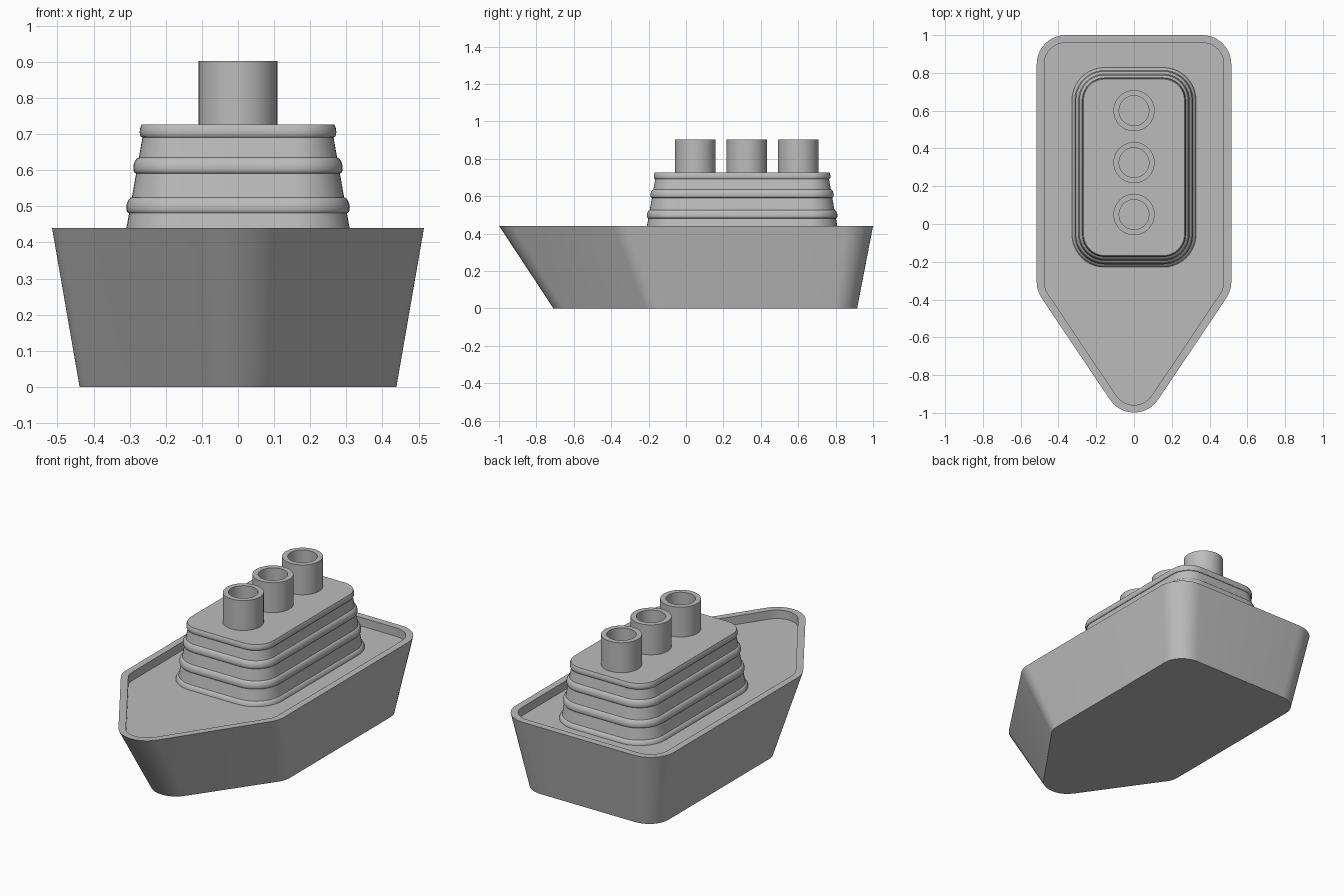
import bpy
import bmesh
import math
from mathutils import Vector

if "Cube" in bpy.data.objects:
    bpy.data.objects.remove(bpy.data.objects["Cube"], do_unlink=True)

grey = bpy.data.materials.new("plain grey")
grey.use_nodes = True
colour = (0.5, 0.5, 0.5, 1.0)
grey.diffuse_color = colour
grey.node_tree.nodes["Principled BSDF"].inputs["Base Color"].default_value = colour


def rounded_outline(corners, radius, inset=0.0, steps=10):
    """Counter-clockwise polygon with filleted corners, optionally inset."""
    points = []
    for i, corner in enumerate(corners):
        p = Vector(corner)
        to_prev = (Vector(corners[i - 1]) - p).normalized()
        to_next = (Vector(corners[(i + 1) % len(corners)]) - p).normalized()
        half = to_prev.angle(to_next) / 2
        centre = p + (to_prev + to_next).normalized() * radius / math.sin(half)
        start = p + to_prev * radius / math.tan(half) - centre
        first = math.atan2(start.y, start.x)
        sweep = math.pi - 2 * half
        for k in range(steps + 1):
            a = first + sweep * k / steps
            points.append(centre + Vector((math.cos(a), math.sin(a))) * (radius - inset))
    return points


def loft(name, rings, closed=False):
    """Skin (outline, height) rings; cap the ends or join them into a loop."""
    bm = bmesh.new()
    loops = [[bm.verts.new((p[0], p[1], z)) for p in outline] for outline, z in rings]
    pairs = list(zip(loops, loops[1:]))
    if closed:
        pairs.append((loops[-1], loops[0]))
    else:
        bm.faces.new(loops[0][::-1])
        bm.faces.new(loops[-1])
    for low, high in pairs:
        for i in range(len(low)):
            j = (i + 1) % len(low)
            bm.faces.new((low[i], low[j], high[j], high[i]))
    bmesh.ops.recalc_face_normals(bm, faces=bm.faces)
    mesh = bpy.data.meshes.new(name)
    bm.to_mesh(mesh)
    bm.free()
    mesh.materials.append(grey)
    obj = bpy.data.objects.new(name, mesh)
    bpy.context.collection.objects.link(obj)
    bpy.ops.object.select_all(action="DESELECT")
    obj.select_set(True)
    bpy.context.view_layer.objects.active = obj
    bpy.ops.object.shade_smooth_by_angle(angle=math.radians(30))
    return obj


# Hull: flared sides, raised rim and sunken deck
RIM, DECK = 0.44, 0.39
hull_corners = [(0, -1.12), (0.515, -0.353), (0.515, 1), (-0.515, 1), (-0.515, -0.353)]
rim_outer = rounded_outline(hull_corners, 0.152 + 0.016)
rim_outer = [Vector((p.x, max(p.y, -1.0))) for p in rounded_outline(hull_corners, 0.153)]
rim_inner = rounded_outline(hull_corners, 0.153, inset=0.04)
keel = [Vector((p.x * 0.852, p.y * 0.8125 + 0.1025)) for p in rim_outer]
loft("hull", [(keel, 0), (rim_outer, RIM), (rim_inner, RIM), (rim_inner, DECK)])

# Cabin: tapered block with evenly spaced rounded bands
CABIN_Y, ROOF, BAND, BULGE = 0.30, 0.727, 0.022, 0.011


def cabin_outline(half_width):
    hy = half_width + 0.2
    box = [(sx * half_width, CABIN_Y + sy * hy)
           for sx, sy in ((-1, -1), (1, -1), (1, 1), (-1, 1))]
    return rounded_outline(box, half_width - 0.155)


profile = []
for centre in (0.393, 0.503, 0.613, 0.713):
    for k in range(11):
        a = math.pi * (k / 10 - 0.5)
        z = centre + BAND * math.sin(a)
        if z < ROOF:
            profile.append((z, BULGE * math.cos(a)))
profile.append((ROOF, BULGE * 0.8))
loft("cabin", [(cabin_outline(0.309 - 0.177 * (z - RIM) + out), z) for z, out in profile])

# Funnels: three open tubes along the roof
def circle(radius, y, sides=48):
    return [Vector((radius * math.cos(math.tau * i / sides),
                    y + radius * math.sin(math.tau * i / sides))) for i in range(sides)]


for name, y in (("front_funnel", 0.05), ("middle_funnel", 0.325), ("rear_funnel", 0.6)):
    outer, inner = circle(0.109, y), circle(0.079, y)
    loft(name, [(outer, 0.72), (outer, 0.903), (inner, 0.903), (inner, 0.72)], closed=True)
